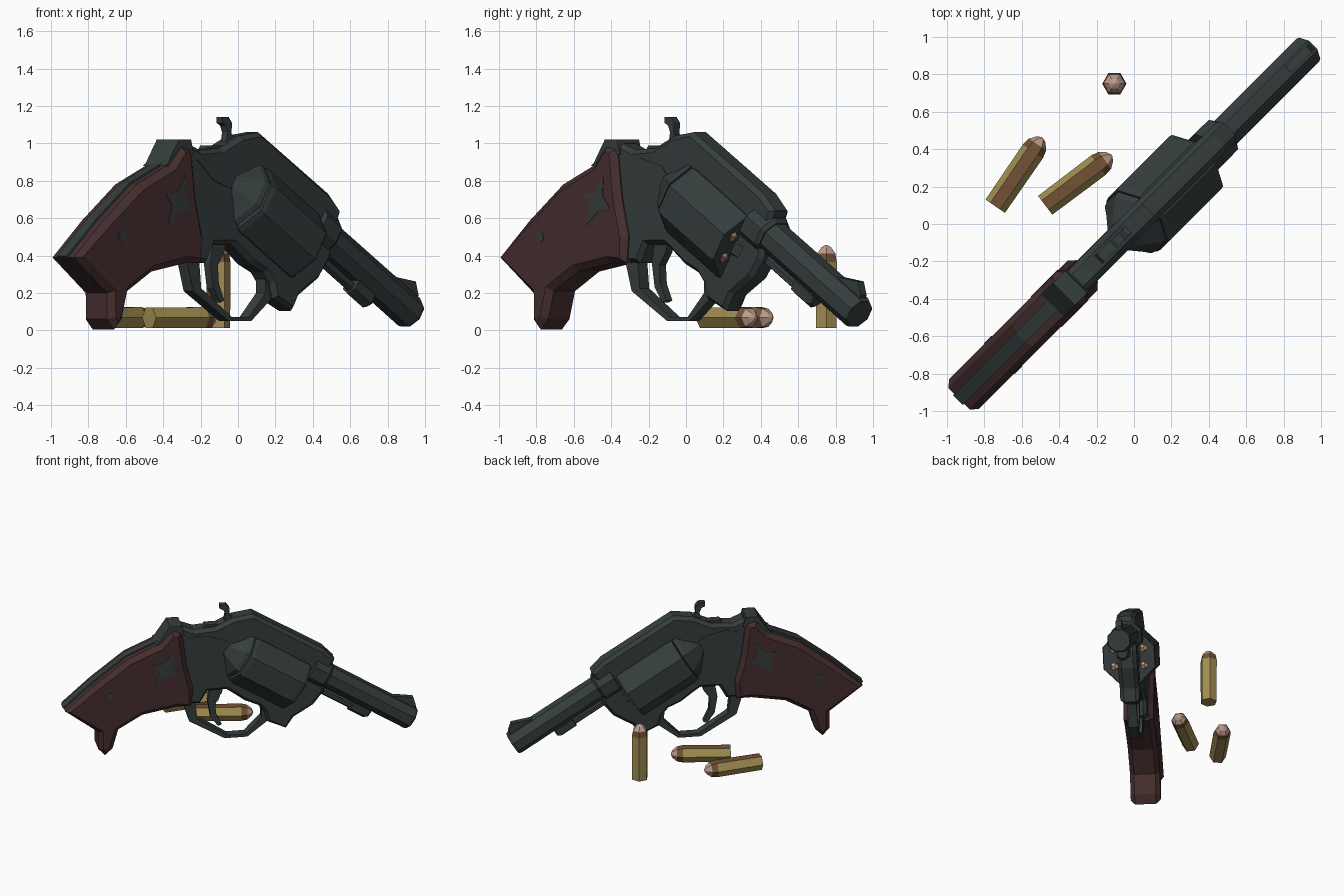
import bpy, bmesh, math
from mathutils import Vector

if "Cube" in bpy.data.objects:
    bpy.data.objects.remove(bpy.data.objects["Cube"])

R2 = math.sqrt(2)
CA, SA = 0.846, 0.534          # slope of the barrel axis


def material(name, rgb):
    m = bpy.data.materials.new(name)
    m.diffuse_color = (*rgb, 1)
    m.use_nodes = True
    m.node_tree.nodes["Principled BSDF"].inputs["Base Color"].default_value = m.diffuse_color
    return m


STEEL = material("gun_steel", (0.036, 0.047, 0.047))
WOOD = material("dark_red_wood", (0.062, 0.028, 0.028))
BRASS = material("brass", (0.36, 0.27, 0.085))
COPPER = material("copper", (0.17, 0.085, 0.035))
PINK = material("pale_copper", (0.50, 0.33, 0.26))


def world(u, v, z):
    """Gun plane (length u, thickness v, height z) turned 45 degrees."""
    return Vector(((u - v) / R2, (u + v) / R2, z))


def bore(a, v, h):
    """Barrel frame: a along the bore, h above it."""
    return world(CA * a + SA * h, v, 0.916 - SA * a + CA * h)


def finish(bm, name, mats):
    bmesh.ops.recalc_face_normals(bm, faces=bm.faces)
    me = bpy.data.meshes.new(name)
    bm.to_mesh(me)
    bm.free()
    for m in mats:
        me.materials.append(m)
    ob = bpy.data.objects.new(name, me)
    bpy.context.collection.objects.link(ob)
    return ob


def prism(name, pts, w, mat, inset=0, depth=0, v0=0):
    """Side outline (s, z) extruded to v0 +- w, optionally with bevelled cheeks."""
    bm = bmesh.new()
    sides = [[bm.verts.new(world(s * R2, v0 + k * w, z)) for s, z in pts] for k in (-1, 1)]
    caps = [bm.faces.new(r) for r in sides]
    n = len(pts)
    for i in range(n):
        j = (i + 1) % n
        bm.faces.new((sides[0][i], sides[0][j], sides[1][j], sides[1][i]))
    bmesh.ops.recalc_face_normals(bm, faces=bm.faces)
    if inset:
        for c in caps:
            bmesh.ops.inset_region(bm, faces=[c], thickness=inset, depth=depth)
    bmesh.ops.triangulate(bm, faces=[f for f in bm.faces if len(f.verts) > 4])
    return finish(bm, name, [mat])


def lathe(name, rings, n, place, mats, rule=lambda ring, side: 0, turn=0.5):
    """Faceted turning: rings of (position, radius), placed by a function."""
    bm = bmesh.new()
    loops = []
    for a, r in rings:
        loops.append([bm.verts.new(place(a, r * math.cos(2 * math.pi * (i + turn) / n),
                                         r * math.sin(2 * math.pi * (i + turn) / n)))
                      for i in range(n)])
    for k in range(len(rings) - 1):
        for i in range(n):
            j = (i + 1) % n
            f = bm.faces.new((loops[k][i], loops[k][j], loops[k + 1][j], loops[k + 1][i]))
            f.material_index = rule(k, i)
    bm.faces.new(loops[0])
    bm.faces.new(loops[-1]).material_index = rule(len(rings) - 2, 0)
    return finish(bm, name, mats)


def on_bore(h0, v0=0):
    return lambda a, v, h: bore(a, v0 + v, h0 + h)


# frame
prism("frame", [(-.35, .98), (-.30, 1.0), (-.24, .965), (-.13, .975), (-.03, 1.04), (.075, 1.06),
                (.45, .73), (.51, .64), (.47, .50), (.45, .38), (.395, .28), (.29, .19),
                (.25, .105), (.15, .17), (.135, .25), (.10, .31), (.03, .355), (-.03, .42),
                (-.07, .46), (-.17, .46), (-.21, .36), (-.29, .37), (-.30, .6)],
      .045, STEEL, .025, .028)
# trigger guard
prism("trigger_guard", [(-.305, .40), (-.265, .21), (-.075, .05), (.045, .05), (.15, .165), (.165, .27),
                        (.12, .28), (.122, .2), (.035, .073), (-.06, .073), (-.222, .225), (-.235, .40)],
      .036, STEEL)
# trigger
prism("trigger", [(-.15, .48), (-.165, .36), (-.15, .23), (-.11, .15), (-.09, .16),
                  (-.12, .25), (-.125, .35), (-.09, .42), (-.08, .48)], .025, STEEL)
# hammer and rear sight hump
prism("hammer", [(-.11, .94), (-.077, 1.0), (-.07, 1.06), (-.08, 1.095), (-.10, 1.11), (-.10, 1.14),
                 (-.065, 1.14), (-.048, 1.11), (-.05, 1.05), (0, 1.02), (0, .94)], .022, STEEL)
prism("hammer_base", [(-.2, .95), (-.18, .99), (-.11, .99), (-.08, .95)], .03, STEEL)

# barrel and collar
lathe("barrel", [(.66, .092), (1.53, .094), (1.55, .086)], 8, on_bore(0), [STEEL])
lathe("barrel_collar", [(.64, .122), (.77, .12), (.79, .10)], 8, on_bore(0), [STEEL])
# ejector rod and its lug
lathe("ejector_rod", [(.6, .03), (1.12, .03)], 6, on_bore(-.122), [STEEL])
lathe("ejector_lug", [(1.08, .055), (1.22, .055), (1.24, .04)], 6, on_bore(-.112), [STEEL])
# front sight
prism("front_sight", [(.80, .27), (.83, .285), (.935, .262), (.95, .19), (.93, .12), (.83, .2)], .022, STEEL)

# cylinder, recoil shield, loaded noses
lathe("cylinder", [(.13, .206), (.16, .214), (.60, .214), (.622, .208)], 8, on_bore(-.164), [STEEL])
lathe("recoil_shield", [(-.03, .08), (.05, .15), (.09, .19), (.12, .20)], 8, on_bore(-.155), [STEEL])
for i in range(6):
    t = math.radians(60 * i + 30)
    lathe(f"chamber_nose_{i}", [(.62, .034), (.628, .022), (.632, .01)], 6,
          on_bore(-.164 + .13 * math.sin(t), .13 * math.cos(t)), [COPPER, PINK],
          lambda ring, side: 1 if side % 2 else 0)
# crane below the barrel
lathe("crane", [(.622, .09), (.68, .08)], 8, on_bore(-.164), [STEEL])

# grip
back = [(-.935, .39), (-.78, .585), (-.60, .78), (-.43, .885)]
prism("grip", back + [(-.365, .985), (-.315, .97), (-.305, .92), (-.285, .7), (-.25, .5), (-.26, .36),
                      (-.34, .36), (-.52, .315), (-.65, .21), (-.68, .06), (-.72, .005),
                      (-.757, .06), (-.757, .2)], .08, WOOD, .036, .033)
# steel backstrap and the tang that caps the grip
prism("backstrap", [(s - .007, z + .007) for s, z in back] + [(-.36, 1.015), (-.30, .96)]
      + [(s + .03, z - .03) for s, z in reversed(back)], .036, STEEL)
prism("tang", [(-.45, .88), (-.435, .893), (-.375, 1.02), (-.31, 1.02), (-.295, .94), (-.34, .94), (-.40, .88)],
      .084, STEEL)
# star-shaped cheek plates, grip screws and frame panels on both sides
for k, side in ((-1, "right"), (1, "left")):
    prism(f"cheek_plate_{side}", [(-.36, .83), (-.365, .72), (-.325, .65), (-.39, .635),
                                  (-.455, .56), (-.435, .67), (-.47, .73), (-.41, .735)],
          .003, STEEL, v0=k * .113)
    prism(f"grip_screw_{side}", [(-.70 + .02 * math.cos(i * math.pi / 4),
                                  .5 + .027 * math.sin(i * math.pi / 4)) for i in range(8)],
          .003, STEEL, v0=k * .113)
    prism(f"side_panel_{side}", [(-.27, .91), (-.2, .925), (-.08, .88), (-.02, .79), (-.05, .74), (-.18, .80)],
          .004, STEEL, v0=k * .073)

# loose cartridges
CASE = [(0, .063), (.355, .065), (.40, .056), (.432, .03), (.445, .006)]


def cartridge(name, base, direction, copper_side):
    d = Vector(direction).normalized()
    up = Vector((0, 1, 0)) if d.z > .9 else Vector((0, 0, 1))
    across = d.cross(up)
    lathe(name, CASE, 6, lambda a, p, q: Vector(base) + d * a + across * p + up * q,
          [BRASS, COPPER, PINK],
          lambda ring, side: (1 if side == copper_side else 0) if ring == 0 else (2 if ring > 1 else 1),
          turn=0)


cartridge("standing_cartridge", (-.105, .75, .012), (0, 0, 1), 5)
cartridge("lying_cartridge_a", (-.742, .095, .068), (.24, .35, 0), 1)
cartridge("lying_cartridge_b", (-.475, .10, .068), (.345, .26, 0), 1)
